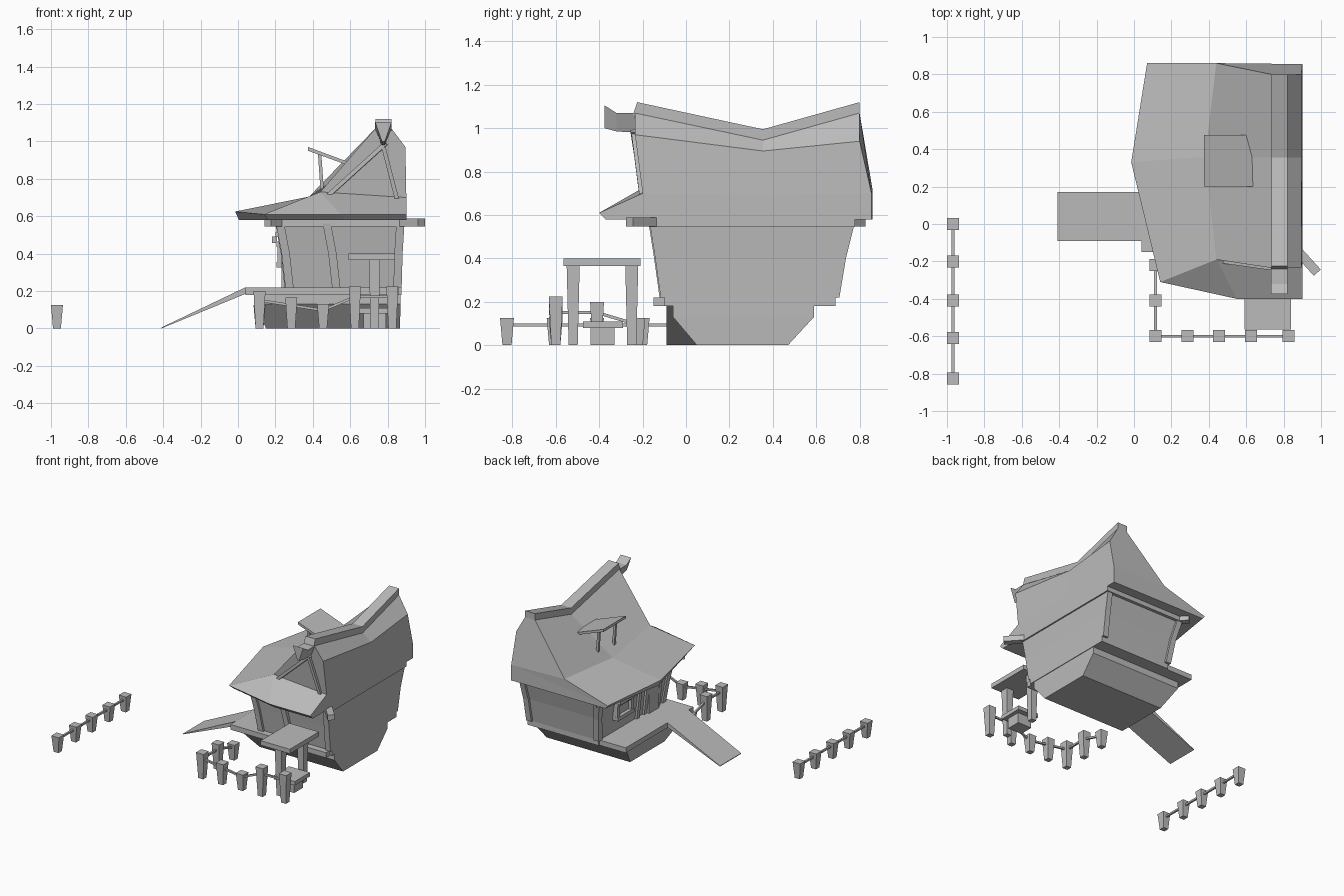
import bpy
import bmesh
from mathutils import Vector

cube = bpy.data.objects.get("Cube")
if cube:
    bpy.data.objects.remove(cube, do_unlink=True)

GREY = (0.5, 0.5, 0.5, 1)
grey = bpy.data.materials.new("plain grey")
grey.use_nodes = True
grey.diffuse_color = GREY
grey.node_tree.nodes["Principled BSDF"].inputs["Base Color"].default_value = GREY


def build(name, verts, faces):
    """Make a flat-shaded object with outward normals."""
    mesh = bpy.data.meshes.new(name)
    mesh.from_pydata([tuple(v) for v in verts], [], faces)
    bm = bmesh.new()
    bm.from_mesh(mesh)
    bmesh.ops.recalc_face_normals(bm, faces=bm.faces[:])
    bm.to_mesh(mesh)
    bm.free()
    mesh.materials.append(grey)
    obj = bpy.data.objects.new(name, mesh)
    bpy.context.scene.collection.objects.link(obj)
    return obj


def loft(name, rings):
    """Join rings of equal point count and cap both ends."""
    n = len(rings[0])
    verts = [p for ring in rings for p in ring]
    faces = [tuple(range(n)), tuple(range(len(verts) - n, len(verts)))]
    for r in range(len(rings) - 1):
        a, b = r * n, r * n + n
        faces += [(a + i, a + (i + 1) % n, b + (i + 1) % n, b + i) for i in range(n)]
    return build(name, verts, faces)


def level(x0, x1, y0, y1, z):
    return [(x0, y0, z), (x1, y0, z), (x1, y1, z), (x0, y1, z)]


def box(name, x0, x1, y0, y1, z0, z1):
    return loft(name, [level(x0, x1, y0, y1, z) for z in (z0, z1)])


def beam(name, start, end, w, h):
    """Straight bar of width w and height h between two points."""
    a, b = Vector(start), Vector(end)
    d = (b - a).normalized()
    up = Vector((0, 1, 0)) if abs(d.z) > 0.9 else Vector((0, 0, 1))
    side = d.cross(up).normalized()
    up = side.cross(d)
    corners = [side * (w / 2 * i) + up * (h / 2 * j)
               for i, j in ((-1, -1), (1, -1), (1, 1), (-1, 1))]
    return loft(name, [[p + c for c in corners] for p in (a, b)])


def post(name, x, y, top, wide=0.032, narrow=0.021):
    """Square post that widens upward."""
    return loft(name, [level(x - r, x + r, y - r, y + r, z)
                       for r, z in ((narrow, 0), (wide, top))])


# Foundation, deck and ramp
loft("foundation", [level(.15, .865, .05, .47, 0),
                    level(.09, .87, -.06, .59, .13),
                    level(.09, .87, -.06, .59, .19)])
box("deck", .04, .86, -.15, .68, .18, .22)
loft("ramp", [[(.04, y, .22), (-.41, y, .005), (-.41, y, 0), (.04, y, .185)]
              for y in (-.09, .17)])

# Walls flare outward toward the eaves
WALL = [(.265, .875, -.10, .69, .18), (.265, .875, -.10, .69, .22),
        (.245, .88, -.125, .72, .40), (.215, .89, -.15, .76, .56)]
loft("walls", [level(*w) for w in WALL])


def wall_post(name, place, r=.022):
    """Bent timber that follows the flare of the walls."""
    rings = []
    for x0, x1, y0, y1, z in WALL[1:]:
        x, y = place(x0, x1, y0, y1)
        rings.append(level(x - r, x + r, y - r, y + r, z))
    return loft(name, rings)


wall_post("corner_post_front_right", lambda a, b, c, d: (a + .01, c + .005))
wall_post("corner_post_back_right", lambda a, b, c, d: (a + .01, d - .005))
wall_post("corner_post_front_left", lambda a, b, c, d: (b - .022, c + .005))
wall_post("corner_post_back_left", lambda a, b, c, d: (b - .022, d - .005))
wall_post("front_middle_post", lambda a, b, c, d: (a + .26, c))
for i, y in enumerate((-.02, .14, .23)):
    wall_post("side_post_%d" % i, lambda a, b, c, d: (a, y), .016)

# Wall plate and projecting beam ends below the roof
box("wall_plate", .19, .90, -.17, .78, .545, .59)
for name, x, y, dx, dy in (("front_left", .88, -.15, .10, -.11),
                           ("front_right", .24, -.13, -.08, -.08),
                           ("back_right", .24, .74, -.07, .07)):
    beam("beam_end_" + name, (x, y, .567), (x + dx, y + dy, .567), .05, .042)

# Door and framed window on the right side
box("door", .232, .28, .0, .12, .22, .49)
box("door_lintel", .20, .26, -.04, .16, .49, .515)
box("window_pane", .232, .26, .37, .51, .35, .44)
for z in (.34, .45):
    box("window_bar_level", .205, .26, .34, .54, z - .014, z + .014)
for y in (.355, .525):
    box("window_bar_upright", .21, .26, y - .014, y + .014, .34, .45)
beam("window_hood", (.195, .34, .475), (.195, .54, .475), .025, .035)

# Swaybacked roof: each section runs eave, break, ridge, shoulder, low edge
SECTIONS = [
    [(.14, -.31, .61), (.44, -.19, .73), (.735, -.235, 1.07),
     (.82, -.235, 1.07), (.895, -.235, .97), (.9, -.20, .70)],
    [(-.015, .33, .625), (.38, .36, .705), (.735, .355, .945),
     (.82, .355, .945), (.895, .355, .895), (.9, .355, .69)],
    [(.07, .86, .605), (.44, .86, .715), (.735, .80, 1.07),
     (.82, .80, 1.07), (.895, .80, .94), (.9, .855, .70)],
]
verts = [p for s in SECTIONS for p in s] + [(.9, -.40, .61), (.55, -.40, .61)]
faces = [(r + i, r + i + 1, r + i + 7, r + i + 6) for r in (0, 6) for i in range(5)]
faces += [(1, 2, 3, 4, 5), (0, 1, 19), (1, 5, 18, 19),
          (12, 13, 17), (13, 14, 15, 16, 17)]
rim = [0, 6, 12, 17, 11, 5, 18, 19]
base = len(verts)
for k in rim:
    x, y, z = verts[k]
    verts.append((min(x + .02, .9), y + (.03 if y < 0 else 0), .58))
n = len(rim)
faces += [(rim[i], rim[(i + 1) % n], base + (i + 1) % n, base + i) for i in range(n)]
faces.append(tuple(range(base, base + n)))
build("roof", verts, faces)

# Ridge cap and the upturned wedge at its front
loft("ridge_cap", [[(.735, y, z - .06), (.82, y, z - .06), (.82, y - s, z), (.735, y - s, z)]
                   for y, z, s in ((-.245, 1.12, -.02), (.355, .995, 0), (.80, 1.12, 0))])
loft("ridge_wedge", [[(.733, y, top), (.822, y, top), (.785, y, low), (.77, y, low)]
                     for y, top, low in ((-.375, 1.105, 1.0), (-.32, 1.07, .985),
                                         (-.23, 1.07, .98))])

# Crossed boards on the front gable
beam("gable_board_right", (.47, -.20, .70), (.79, -.245, .99), .02, .022)
beam("gable_board_left", (.85, -.205, .69), (.77, -.245, 1.0), .022, .02)

# Propped hatch on the roof slope
loft("roof_hatch", [[(.375, y, .97), (.65, y, .868), (.65, y, .85), (.375, y, .95)]
                    for y in (.20, .475)])
for y in (.24, .44):
    beam("hatch_prop", (.452, y, .71), (.436, y, .94), .018, .018)

# Small front shelter with two legs and a bench
box("shelter_top", .59, .84, -.565, -.21, .365, .40)
for y in (-.52, -.25):
    post("shelter_leg", .73, y, .37, .03, .021)
box("bench_top", .64, .82, -.475, -.29, .08, .11)
box("bench_base", .67, .79, -.44, -.33, 0, .08)


def fence(name, posts):
    """Posts (x, y, height) joined by a thin rail."""
    for x, y, h in posts:
        post(name + "_post", x, y, h)
    for a, b in zip(posts, posts[1:]):
        beam(name + "_rail", (a[0], a[1], .75 * a[2]), (b[0], b[1], .75 * b[2]), .014, .014)


fence("yard_fence", [(.115, -.22, .125), (.115, -.41, .20), (.115, -.6, .20),
                     (.285, -.6, .165), (.455, -.6, .13), (.625, -.6, .225),
                     (.825, -.6, .225)])
fence("outer_fence", [(-.968, y, .125) for y in (0, -.2, -.41, -.61, -.825)])
